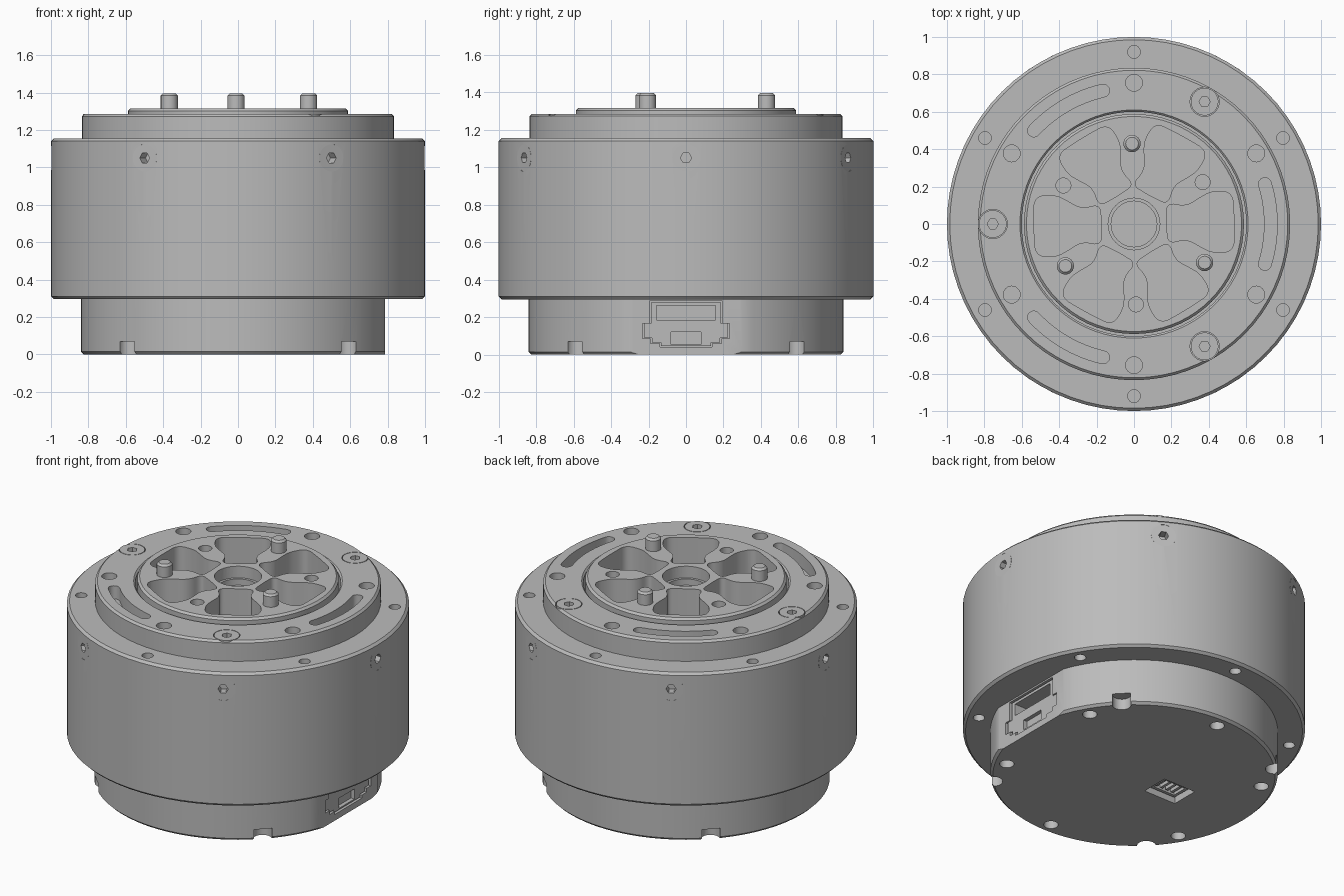
import bpy, bmesh, math
from math import cos, sin, pi, radians
from mathutils import Matrix

if "Cube" in bpy.data.objects:
    bpy.data.objects.remove(bpy.data.objects["Cube"])

metal = bpy.data.materials.new("machined grey")
metal.use_nodes = True
metal.diffuse_color = (0.5, 0.5, 0.5, 1)
metal.node_tree.nodes["Principled BSDF"].inputs["Base Color"].default_value = (0.5, 0.5, 0.5, 1)

# Maps a flat profile so that it is extruded outwards along +x
OUTWARD = Matrix(((0, 0, 1, 0), (1, 0, 0, 0), (0, 1, 0, 0), (0, 0, 0, 1)))


def turn(deg):
    return Matrix.Rotation(radians(deg), 4, 'Z')


def circle(r, x=0, y=0, n=24):
    return [(x + r * cos(2 * pi * i / n), y + r * sin(2 * pi * i / n)) for i in range(n)]


def rect(x0, x1, y0, y1):
    return [(x0, y0), (x1, y0), (x1, y1), (x0, y1)]


def mirrored(half):
    return half + [(x, -y) for x, y in reversed(half)]


def rounded(pts, passes=3):
    for _ in range(passes):
        out = []
        for (ax, ay), (bx, by) in zip(pts, pts[1:] + pts[:1]):
            out += [(ax * .75 + bx * .25, ay * .75 + by * .25),
                    (ax * .25 + bx * .75, ay * .25 + by * .75)]
        pts = out
    return pts


def prism(bm, pts, z0, z1, m=Matrix()):
    low = [bm.verts.new(m @ Matrix.Translation((x, y, z0)).translation) for x, y in pts]
    top = [bm.verts.new(m @ Matrix.Translation((x, y, z1)).translation) for x, y in pts]
    faces = [bm.faces.new(low), bm.faces.new(top)]
    for i in range(len(pts)):
        j = (i + 1) % len(pts)
        faces.append(bm.faces.new((low[i], low[j], top[j], top[i])))
    bmesh.ops.recalc_face_normals(bm, faces=faces)


def lathe(profile, steps=72, closed=False):
    bm = bmesh.new()
    v = [bm.verts.new((r, 0, z)) for r, z in profile]
    e = [bm.edges.new(p) for p in zip(v, v[1:])]
    if closed:
        e.append(bm.edges.new((v[-1], v[0])))
    bmesh.ops.spin(bm, geom=v + e, cent=(0, 0, 0), axis=(0, 0, 1), angle=2 * pi, steps=steps)
    bmesh.ops.remove_doubles(bm, verts=bm.verts, dist=1e-4)
    bmesh.ops.recalc_face_normals(bm, faces=bm.faces)
    return bm


def make(name, bm):
    mesh = bpy.data.meshes.new(name)
    bm.to_mesh(mesh)
    bm.free()
    mesh.materials.append(metal)
    ob = bpy.data.objects.new(name, mesh)
    bpy.context.collection.objects.link(ob)
    return ob


def cut(ob, cutter_bm):
    cutter = make("cutter", cutter_bm)
    cutter.hide_render = True
    mod = ob.modifiers.new("cut", 'BOOLEAN')
    mod.operation, mod.solver, mod.object = 'DIFFERENCE', 'EXACT', cutter
    bpy.context.view_layer.update()
    done = bpy.data.meshes.new_from_object(ob.evaluated_get(bpy.context.evaluated_depsgraph_get()))
    ob.modifiers.clear()
    ob.data = done
    bpy.data.objects.remove(cutter)


# Main body with flange holes top and bottom and side screw seats
body = make("main_body", lathe([(0, .295), (.985, .295), (1, .31), (1, 1.14), (.985, 1.155),
                                (.81, 1.155), (.81, .9), (0, .9)]))
c = bmesh.new()
for k in range(6):
    m = turn(30 + 60 * k)
    prism(c, circle(.034, .92), 1.06, 1.2, m)
    prism(c, circle(.034, .92), .25, .4, m)
    prism(c, circle(.073, 0, 1.05), .9, 1.1, turn(60 * k) @ OUTWARD)
cut(body, c)

# Top flange with bolt holes, curved slots and screw seats
flange = make("top_flange", lathe([(.6, .89), (.805, .89), (.805, 1.15), (.835, 1.15),
                                   (.835, 1.272), (.822, 1.285), (.61, 1.285), (.6, 1.275)], closed=True))
c = bmesh.new()
arc = [radians(-17 + 34 * i / 12) for i in range(13)]
slot = [(.732 * cos(a), .732 * sin(a)) for a in arc]
tip = [(cos(pi * i / 8), sin(pi * i / 8)) for i in range(1, 8)]


def slot_outline(r, w):
    outer = [((r + w) * cos(a), (r + w) * sin(a)) for a in arc]
    inner = [((r - w) * cos(a), (r - w) * sin(a)) for a in reversed(arc)]
    ends = []
    for a, s in ((arc[-1], 1), (arc[0], -1)):
        ends.append([(r * cos(a) + w * s * (x * cos(a) - y * sin(a)),
                      r * sin(a) + w * s * (x * sin(a) + y * cos(a))) for x, y in tip])
    return outer + ends[0] + inner + ends[1]


for k in range(6):
    prism(c, circle(.045, .755), 1.17, 1.35, turn(30 + 60 * k))
for k in range(3):
    prism(c, slot_outline(.732, .034), 1.2, 1.35, turn(120 * k))
    prism(c, circle(.078, .755), 1.17, 1.35, turn(60 + 120 * k))
cut(flange, c)

# Output hub with petal pockets, centre bore and pin holes
HUB_TURN = 1.4
hub = make("output_hub", lathe([(0, .89), (.588, .89), (.588, 1.302), (.575, 1.315), (0, 1.315)]))
petal = rounded(mirrored([(.175, -.03), (.18, -.11), (.28, -.085), (.36, -.135),
                          (.42, -.165), (.53, -.16), (.535, -.04)]))
c = bmesh.new()
prism(c, circle(.138, n=40), 1.2, 1.4)
for k in range(6):
    prism(c, petal, 1.08, 1.4, turn(HUB_TURN + 60 * k))
for k in range(3):
    prism(c, circle(.04, .43), 1.2, 1.4, turn(HUB_TURN + 30 + 120 * k))
cut(hub, c)
bore_lip = make("bore_ring", lathe([(.122, 1.19), (.14, 1.19), (.14, 1.24), (.122, 1.24)], 40, True))

# Dowel pins
pins = []
for k in range(3):
    pin = make("dowel_pin", lathe([(0, 1.25), (.046, 1.25), (.046, 1.383), (.034, 1.395), (0, 1.395)], 24))
    a = radians(90 + HUB_TURN + 120 * k)
    pin.location = (.43 * cos(a), .43 * sin(a), 0)
    pins.append(pin)

# Socket screws: three in the flange, six around the side
screw = make("flange_screw", lathe([(0, -.12), (.074, -.12), (.074, 0), (0, 0)], 24))
c = bmesh.new()
prism(c, circle(.03, n=6), -.06, .05)
cut(screw, c)
screws = [screw]
for k in range(8):
    s = screw.copy()
    bpy.context.collection.objects.link(s)
    screws.append(s)
for k, s in enumerate(screws):
    if k < 3:
        s.matrix_world = turn(60 + 120 * k) @ Matrix.Translation((.755, 0, 1.285))
    else:
        s.name = "side_screw"
        s.matrix_world = turn(60 * k) @ Matrix.Translation((.998, 0, 1.05)) @ OUTWARD

# Base with one flat side, mounting notches, bolt holes and connector pockets
bm = lathe([(0, 0), (.825, 0), (.84, .015), (.84, .31), (0, .31)])
res = bmesh.ops.bisect_plane(bm, geom=bm.verts[:] + bm.edges[:] + bm.faces[:],
                             plane_co=(.785, 0, 0), plane_no=(1, 0, 0), clear_outer=True)
bmesh.ops.edgeloop_fill(bm, edges=[g for g in res["geom_cut"] if isinstance(g, bmesh.types.BMEdge)])
bmesh.ops.recalc_face_normals(bm, faces=bm.faces)
base = make("base", bm)
half = [(.285, .195), (.165, .195), (.165, .232), (.085, .232),
        (.085, .19), (.06, .19), (.06, .14), (.04, .14)]
port = [(y, z) for z, y in mirrored(half)]
c = bmesh.new()
for k in range(4):
    prism(c, circle(.055, .825), -.05, .07, turn(45 + 90 * k))
for k in range(6):
    prism(c, circle(.043, .755), -.05, .1, turn(30 + 60 * k))
prism(c, port, .66, .85, OUTWARD)
prism(c, rect(-.395, -.165, -.1, .08), -.05, .06)
cut(base, c)

# Side connector
plug = bmesh.new()
prism(plug, [(y * .96, .165 + (z - .165) * .95) for y, z in port], .64, .775, OUTWARD)
side_connector = make("side_connector", plug)
c = bmesh.new()
prism(c, rect(-.158, .158, .185, .262), .68, .85, OUTWARD)
prism(c, rect(-.08, .08, .055, .12), .75, .85, OUTWARD)
cut(side_connector, c)

# Bottom connector: a rim and four contacts inside the pocket
bottom = bmesh.new()
prism(bottom, rect(-.375, -.185, -.08, .06), .025, .08)
bottom_connector = make("bottom_connector", bottom)
c = bmesh.new()
prism(c, rect(-.355, -.205, -.06, .04), 0, .055)
cut(bottom_connector, c)
contacts = bmesh.new()
for k in range(4):
    x = -.34 + .04 * k
    prism(contacts, rect(x, x + .018, -.05, .03), .03, .07)
contacts = make("bottom_contacts", contacts)

# Smooth round walls, keep machined edges crisp
bpy.ops.object.select_all(action='DESELECT')
parts = [body, flange, hub, bore_lip, base, side_connector, bottom_connector, contacts, screw] + pins
for ob in parts:
    ob.select_set(True)
bpy.context.view_layer.objects.active = body
bpy.ops.object.shade_smooth_by_angle(angle=radians(30))
